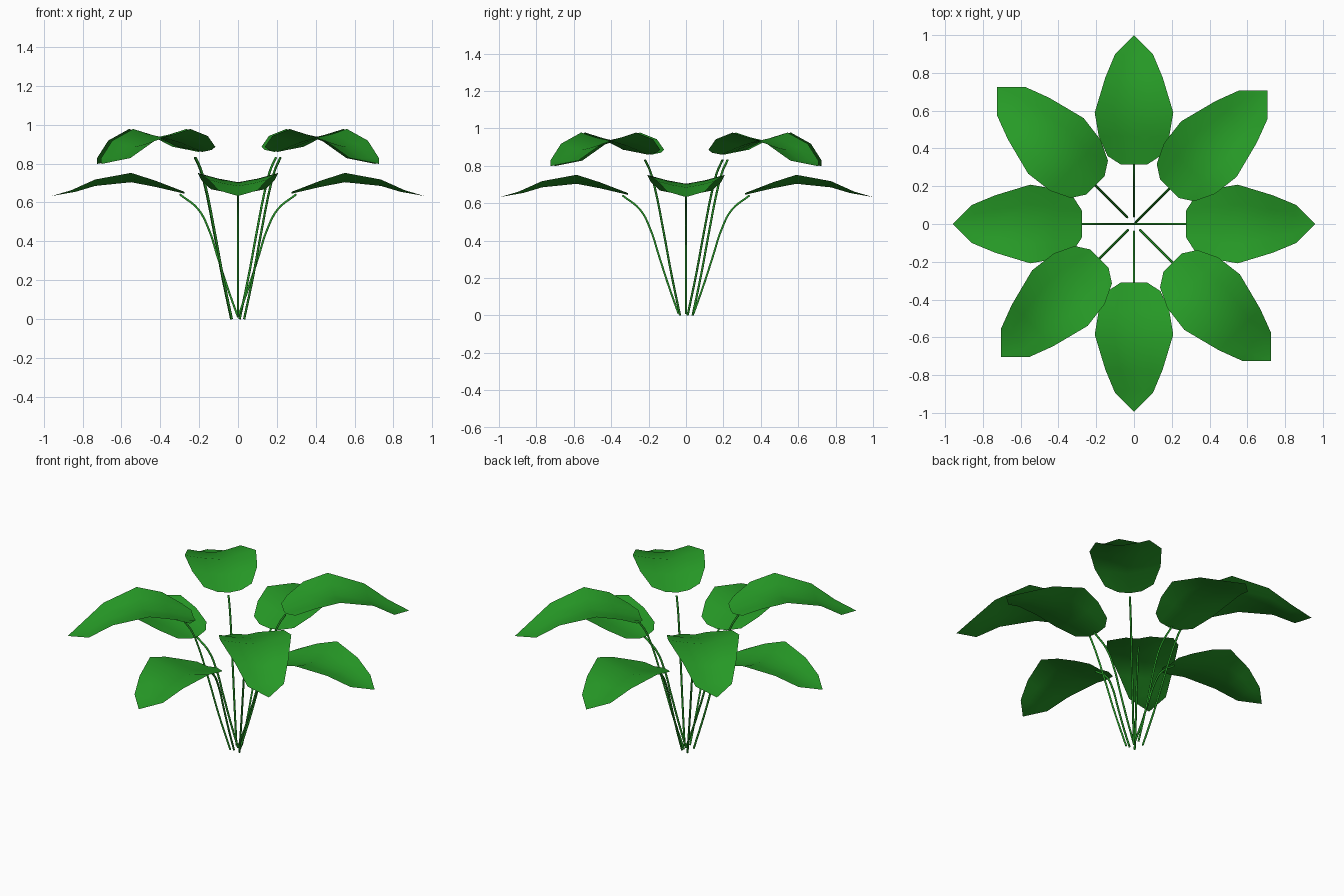
import bpy, bmesh, math
from mathutils import Matrix

cube = bpy.data.objects.get("Cube")
if cube:
    bpy.data.objects.remove(cube, do_unlink=True)

green = bpy.data.materials.new("leaf_green")
green.use_nodes = True
colour = (0.02, 0.33, 0.02, 1)
green.diffuse_color = colour
green.node_tree.nodes["Principled BSDF"].inputs["Base Color"].default_value = colour

# Leaf rows: distance along rib, edge distance, half width, rib height, edge height
LOW_LEAF = [(0, 0.045, 0.14, 0.645, 0.668), (0.15, 0.15, 0.187, 0.68, 0.712),
            (0.275, 0.275, 0.208, 0.704, 0.752), (0.46, 0.46, 0.152, 0.685, 0.718),
            (0.56, 0.585, 0.1, 0.655, 0.662)]
HIGH_LEAF = [(0, 0.045, 0.14, 0.86, 0.886), (0.15, 0.15, 0.19, 0.905, 0.942),
             (0.295, 0.295, 0.208, 0.936, 0.978), (0.5, 0.5, 0.155, 0.885, 0.918),
             (0.6, 0.63, 0.106, 0.828, 0.828)]

# Stem paths: distance from the start, height
LOW_STEM = [(0, 0.01), (0.05, 0.15), (0.105, 0.32), (0.15, 0.46), (0.205, 0.565), (0.3, 0.642)]
HIGH_STEM = [(0, 0), (0.065, 0.22), (0.125, 0.45), (0.19, 0.68), (0.225, 0.77), (0.265, 0.832)]


def make_leaf(name, rows, tip, start, angle):
    """Folded leaf sheet running outward along local x."""
    bm = bmesh.new()
    grid = []
    for i, (u, edge_u, w, z, edge_z) in enumerate(rows):
        half_u = u if i == 0 else (u + edge_u) / 2
        half_z = z + 0.4 * (edge_z - z)
        grid.append([bm.verts.new(p) for p in (
            (edge_u, -w, edge_z), (half_u, -w / 2, half_z), (u, 0, z),
            (half_u, w / 2, half_z), (edge_u, w, edge_z))])
    for a, b in zip(grid, grid[1:]):
        for j in range(4):
            bm.faces.new((a[j], b[j], b[j + 1], a[j + 1]))
    point = bm.verts.new(tip)
    for j in range(4):
        bm.faces.new((grid[-1][j], point, grid[-1][j + 1]))
    bm.transform(Matrix.Rotation(angle, 4, "Z") @ Matrix.Translation((start, 0, 0)))
    mesh = bpy.data.meshes.new(name)
    bm.to_mesh(mesh)
    bm.free()
    mesh.materials.append(green)
    mesh.shade_smooth()
    bpy.context.collection.objects.link(bpy.data.objects.new(name, mesh))


def make_stem(name, path, start, angle):
    """Thin tube curving up and out to the leaf."""
    curve = bpy.data.curves.new(name, "CURVE")
    curve.dimensions = "3D"
    curve.bevel_depth = 0.006
    curve.bevel_resolution = 1
    curve.resolution_u = 5
    spline = curve.splines.new("BEZIER")
    spline.bezier_points.add(len(path) - 1)
    for bp, (r, z) in zip(spline.bezier_points, path):
        bp.co = ((start + r) * math.cos(angle), (start + r) * math.sin(angle), z)
        bp.handle_left_type = bp.handle_right_type = "AUTO"
    curve.materials.append(green)
    bpy.context.collection.objects.link(bpy.data.objects.new(name, curve))


# Lower ring on the axes: name, leaf start, stem start
for k, (side, leaf_start, stem_start) in enumerate([
        ("left", 0.275, 0), ("back", 0.315, 0.04),
        ("right", 0.275, 0), ("front", 0.31, 0.04)]):
    angle = k * math.pi / 2
    make_leaf("lower_leaf_" + side, LOW_LEAF, (0.685, 0, 0.633), leaf_start, angle)
    make_stem("lower_stem_" + side, LOW_STEM, stem_start, angle)

# Upper ring on the diagonals
for k, (side, leaf_start, stem_start) in enumerate([
        ("back_left", 0.265, 0.012), ("back_right", 0.29, 0.05),
        ("front_right", 0.26, 0.045), ("front_left", 0.29, 0.045)]):
    angle = (k + 0.5) * math.pi / 2
    make_leaf("upper_leaf_" + side, HIGH_LEAF, (0.735, 0, 0.798), leaf_start, angle)
    make_stem("upper_stem_" + side, HIGH_STEM, stem_start, angle)
